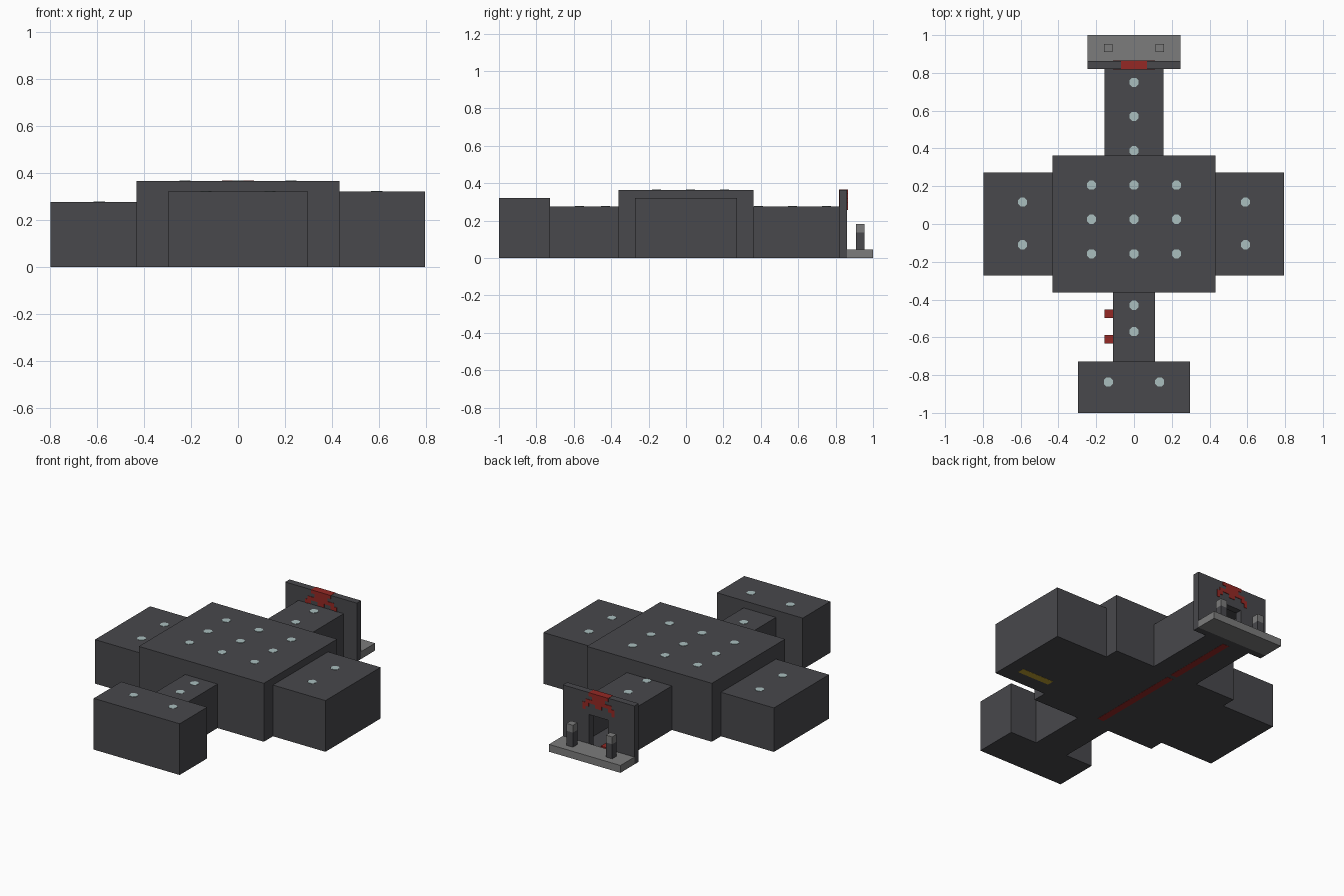
import bpy
import bmesh
from math import pi

cube = bpy.data.objects.get("Cube")
if cube:
    bpy.data.objects.remove(cube, do_unlink=True)


def material(name, r, g, b):
    m = bpy.data.materials.new(name)
    m.use_nodes = True
    m.diffuse_color = (r, g, b, 1)
    m.node_tree.nodes["Principled BSDF"].inputs["Base Color"].default_value = (r, g, b, 1)
    return m


STONE = material("dark_stone", 0.065, 0.065, 0.072)
GREY = material("light_stone", 0.2, 0.2, 0.2)
RED = material("red", 0.3, 0.022, 0.018)
LAMP = material("pale_lamp", 0.4, 0.52, 0.52)
YELLOW = material("yellow", 0.5, 0.34, 0.03)


def finish(name, bm, mat):
    mesh = bpy.data.meshes.new(name)
    bm.to_mesh(mesh)
    bm.free()
    mesh.materials.append(mat)
    ob = bpy.data.objects.new(name, mesh)
    bpy.context.collection.objects.link(ob)
    return ob


def box(name, x, y, z, mat=STONE, open_back=False):
    """Box from (min, max) pairs, optionally a hollow shell open towards +y."""
    bm = bmesh.new()
    bmesh.ops.create_cube(bm, size=1)
    for v in bm.verts:
        v.co = [span[0] if c < 0 else span[1] for c, span in zip(v.co, (x, y, z))]
    if open_back:
        bm.normal_update()
        end = [f for f in bm.faces if f.normal.y > 0.9]
        bmesh.ops.delete(bm, geom=end, context='FACES')
    ob = finish(name, bm, mat)
    if open_back:
        shell = ob.modifiers.new("walls", 'SOLIDIFY')
        shell.thickness = 0.02
        shell.offset = -1
    return ob


def wide(half):
    return (-half, half)


# Rooms and corridors
box("main_hall", wide(0.432), wide(0.362), (0, 0.365))
box("left_wing", (0.432, 0.795), wide(0.272), (0, 0.32))
box("right_wing", (-0.798, -0.432), wide(0.272), (0, 0.275))
box("front_room", wide(0.297), (-1, -0.728), (0, 0.32))
box("front_corridor", wide(0.112), (-0.728, -0.362), (0, 0.275))
box("back_corridor", wide(0.156), (0.362, 0.82), (0, 0.275), open_back=True)

# Entrance wall with a doorway
wall = (0.82, 0.862)
for side, sx in (("left", 1), ("right", -1)):
    box(side + "_entrance_wall", sorted((sx * 0.066, sx * 0.247)), wall, (0, 0.365))
box("door_lintel", wide(0.066), wall, (0.228, 0.365))
box("door_sill", wide(0.066), wall, (0, 0.02))

# Red dripping ornament set through the wall, listed from the top row down
rows = [[(-0.068, 0.068)],
        [(-0.045, 0.045)],
        [(-0.09, 0.09)],
        [(-0.11, -0.068), (-0.022, 0.022), (0.068, 0.11)],
        [(-0.11, -0.09), (0.09, 0.11)]]
cell = 0.022
for i, row in enumerate(rows):
    top = 0.366 - i * cell
    for span in row:
        box("red_ornament", span, (0.817, 0.865), (top - cell, top), RED)

# Porch with two capped posts
box("porch", wide(0.247), (0.862, 1), (0, 0.046), GREY)
for side, x in (("left", 0.136), ("right", -0.136)):
    px = (x - 0.022, x + 0.022)
    py = (0.91, 0.954)
    box(side + "_post", px, py, (0.046, 0.137), STONE)
    box(side + "_post_cap", px, py, (0.137, 0.183), GREY)

# Red blocks on the side of the front corridor
for y in (-0.475, -0.61):
    box("red_side_block", (-0.157, -0.112), (y - 0.022, y + 0.022), (0.09, 0.135), RED)

# Carpets showing on the underside and inside the entrance
box("hall_carpet", wide(0.022), (-0.295, 0.32), (-0.001, 0.003), RED)
box("corridor_carpet", wide(0.022), (0.35, 0.81), (-0.001, 0.023), RED)
box("yellow_floor_strip", (0.485, 0.705), (-0.18, -0.135), (-0.001, 0.003), YELLOW)

# Flat octagonal roof lamps
lamps = [(x, y, 0.365) for x in (-0.225, 0, 0.225) for y in (-0.158, 0.025, 0.206)]
lamps += [(0.59, y, 0.32) for y in (-0.11, 0.116)]
lamps += [(-0.59, y, 0.275) for y in (-0.11, 0.116)]
lamps += [(0, y, 0.275) for y in (-0.57, -0.43, 0.388, 0.57, 0.75)]
lamps += [(x, -0.836, 0.32) for x in (-0.136, 0.136)]
for x, y, z in lamps:
    bm = bmesh.new()
    bmesh.ops.create_cone(bm, cap_ends=True, segments=8, radius1=0.026,
                          radius2=0.026, depth=0.004)
    ob = finish("roof_lamp", bm, LAMP)
    ob.location = (x, y, z)
    ob.rotation_euler.z = pi / 8
